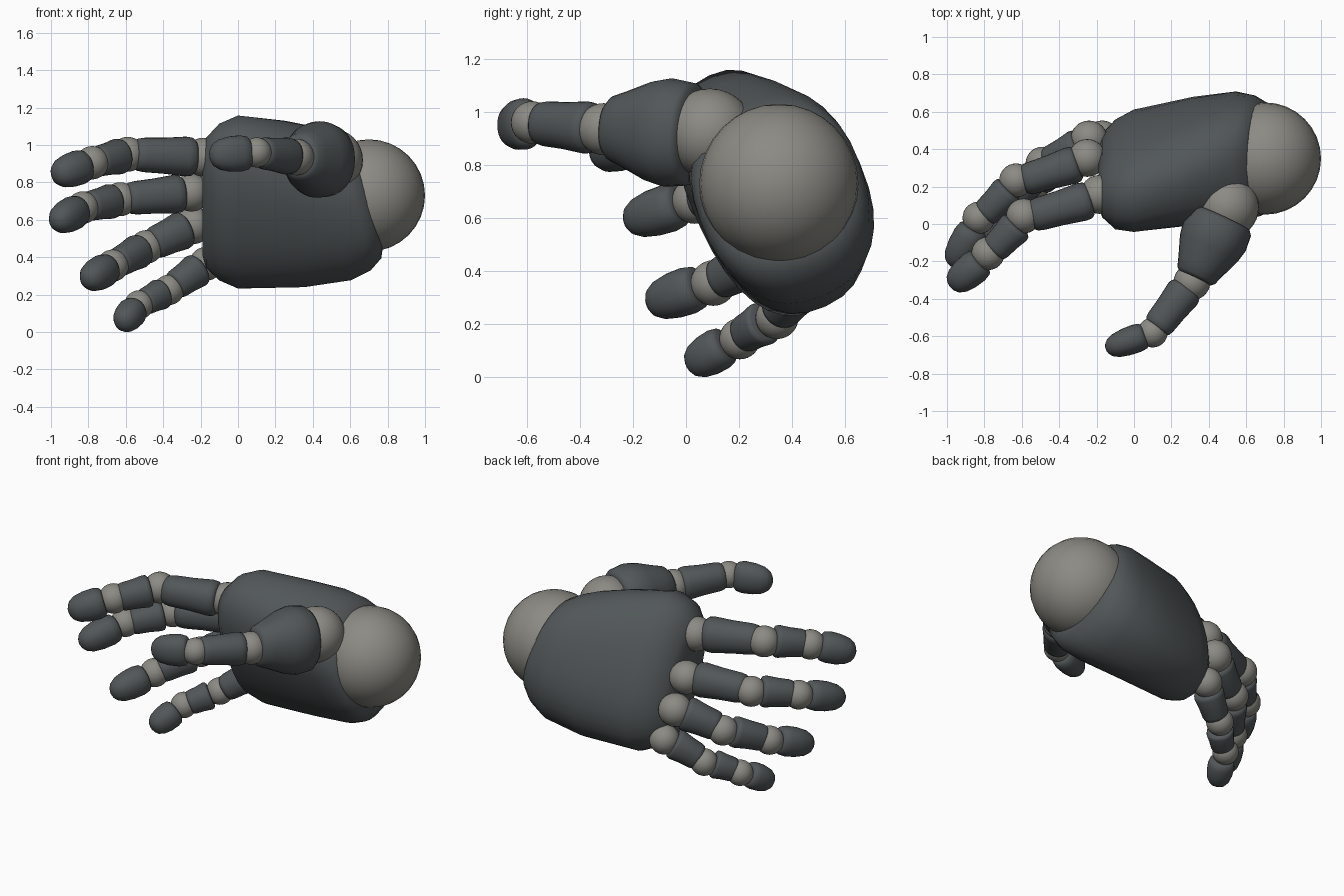
import bpy
import bmesh
from math import cos, sin, pi, copysign
from mathutils import Vector

if "Cube" in bpy.data.objects:
    bpy.data.objects.remove(bpy.data.objects["Cube"])


def make_material(name, colour):
    mat = bpy.data.materials.new(name)
    mat.use_nodes = True
    mat.diffuse_color = colour
    mat.node_tree.nodes["Principled BSDF"].inputs["Base Color"].default_value = colour
    return mat


SHELL = make_material("dark slate", (0.083, 0.094, 0.098, 1))
JOINT = make_material("warm grey", (0.26, 0.255, 0.23, 1))
SIDES = 32


def finish(name, bm, material):
    bmesh.ops.recalc_face_normals(bm, faces=bm.faces)
    mesh = bpy.data.meshes.new(name)
    bm.to_mesh(mesh)
    bm.free()
    mesh.materials.append(material)
    obj = bpy.data.objects.new(name, mesh)
    bpy.context.collection.objects.link(obj)
    bpy.ops.object.select_all(action="DESELECT")
    obj.select_set(True)
    bpy.context.view_layer.objects.active = obj
    bpy.ops.object.shade_smooth_by_angle(angle=pi / 3)
    return obj


def ball(name, centre, radius):
    bm = bmesh.new()
    bmesh.ops.create_uvsphere(bm, u_segments=SIDES, v_segments=SIDES // 2, radius=radius)
    bmesh.ops.translate(bm, verts=bm.verts, vec=centre)
    return finish(name, bm, JOINT)


def oval(centre, major, minor, power):
    """Points of a rounded oval spanned by two half-axis vectors."""
    points = []
    for i in range(SIDES):
        c, s = cos(2 * pi * i / SIDES), sin(2 * pi * i / SIDES)
        points.append(centre + major * copysign(abs(c) ** (2 / power), c)
                      + minor * copysign(abs(s) ** (2 / power), s))
    return points


def loft(name, rings, material):
    """Skin a row of closed rings and cap both ends."""
    bm = bmesh.new()
    loops = [[bm.verts.new(p) for p in ring] for ring in rings]
    for a, b in zip(loops, loops[1:]):
        for i in range(SIDES):
            j = (i + 1) % SIDES
            bm.faces.new((a[i], a[j], b[j], b[i]))
    bm.faces.new(loops[0])
    bm.faces.new(loops[-1])
    return finish(name, bm, material)


# Length fraction and relative thickness of each kind of shell
BONE = ((0, 0.8), (0.05, 0.95), (0.15, 1), (0.5, 0.94), (0.85, 0.93), (0.95, 0.88), (1, 0.75))
TIP = ((0, 0.75), (0.06, 0.92), (0.22, 1), (0.5, 0.97), (0.75, 0.84), (0.9, 0.62), (0.97, 0.38), (1, 0.15))
MOUND = ((0, 0.86), (0.06, 0.95), (0.3, 1), (0.5, 0.92), (0.8, 0.7), (0.95, 0.6), (1, 0.5))


def shell(name, start, end, wide, deep, taper=1.0, profile=BONE):
    axis = (end - start).normalized()
    side = (Vector((0, 0, 1)) - axis * axis.z).normalized()
    back = axis.cross(side)
    rings = []
    for t, thick in profile:
        size = thick * (1 + (taper - 1) * t)
        rings.append(oval(start.lerp(end, t), side * wide * size, back * deep * size, 2.15))
    return loft(name, rings, SHELL)


# Palm: tilted ovals along x, with the wrist edge slanting toward the little finger
PALM = (
    (-0.19, 0.26, 0.69, 0.30, 0.11, 0.42),
    (-0.17, 0.26, 0.69, 0.37, 0.165, 0.42),
    (-0.1, 0.265, 0.695, 0.44, 0.235, 0.42),
    (0.0, 0.285, 0.695, 0.485, 0.265, 0.42),
    (0.3, 0.335, 0.685, 0.46, 0.295, 0.43),
    (0.52, 0.36, 0.685, 0.41, 0.32, 0.4),
    (0.62, 0.355, 0.695, 0.36, 0.32, 0.35),
    (0.68, 0.35, 0.71, 0.31, 0.3, 0.3),
    (0.7, 0.35, 0.72, 0.26, 0.26, 0.3),
)
rings = []
for x, y, z, long, thick, tilt in PALM:
    ring = oval(Vector((x, y, z)), Vector((0, -sin(tilt), cos(tilt))) * long,
                Vector((0, cos(tilt), sin(tilt))) * thick, 2.35)
    for p in ring:
        p.x -= 0.4 * max(x, 0) * (p.z - z)
    rings.append(ring)
loft("palm", rings, SHELL)

# Wrist ball
ball("wrist_ball", (0.7, 0.35, 0.73), 0.3)

# Fingers: thickness, then knuckle, middle joint, end joint and tip
FINGERS = {
    "index": (0.108, (-0.185, 0.145, 0.935), (-0.59, 0.03, 0.95), (-0.78, -0.17, 0.905), (-0.98, -0.335, 0.835)),
    "middle": (0.105, (-0.25, 0.34, 0.745), (-0.63, 0.22, 0.71), (-0.83, 0.02, 0.665), (-0.975, -0.225, 0.585)),
    "ring": (0.104, (-0.24, 0.44, 0.57), (-0.49, 0.31, 0.455), (-0.67, 0.09, 0.355), (-0.81, -0.14, 0.275)),
    "little": (0.094, (-0.17, 0.45, 0.365), (-0.37, 0.33, 0.225), (-0.53, 0.19, 0.145), (-0.625, 0.01, 0.04)),
}
for finger, (width, *points) in FINGERS.items():
    points = [Vector(p) for p in points]
    parts = zip(("lower", "middle", "end"), points, points[1:], (1, 0.9, 0.86))
    for part, a, b, scale in parts:
        axis = (b - a).normalized()
        radius = width * scale
        last = part == "end"
        ball(f"{finger}_{part}_joint", a + Vector((0, 0.013, 0)), radius * 0.96)
        shell(f"{finger}_{part}_shell", a + axis * 0.05, b if last else b - axis * 0.04,
              radius, radius * 0.97, 1 if last else 0.9, TIP if last else BONE)

# Thumb
base, knuckle, bend, tip = [Vector(p) for p in (
    (0.5, 0.09, 0.92), (0.31, -0.31, 0.935), (0.1, -0.58, 0.96), (-0.15, -0.67, 0.945))]
ball("thumb_base_ball", base, 0.168)
shell("thumb_base_shell", Vector((0.475, 0.03, 0.915)), Vector((0.325, -0.29, 0.94)), 0.205, 0.185, 1, MOUND)
ball("thumb_knuckle", knuckle, 0.098)
shell("thumb_middle_shell", knuckle.lerp(bend, 0.13), knuckle.lerp(bend, 0.91), 0.1, 0.098, 0.9)
ball("thumb_end_joint", bend, 0.08)
shell("thumb_end_shell", bend.lerp(tip, 0.16), tip, 0.097, 0.076, 1, TIP)
